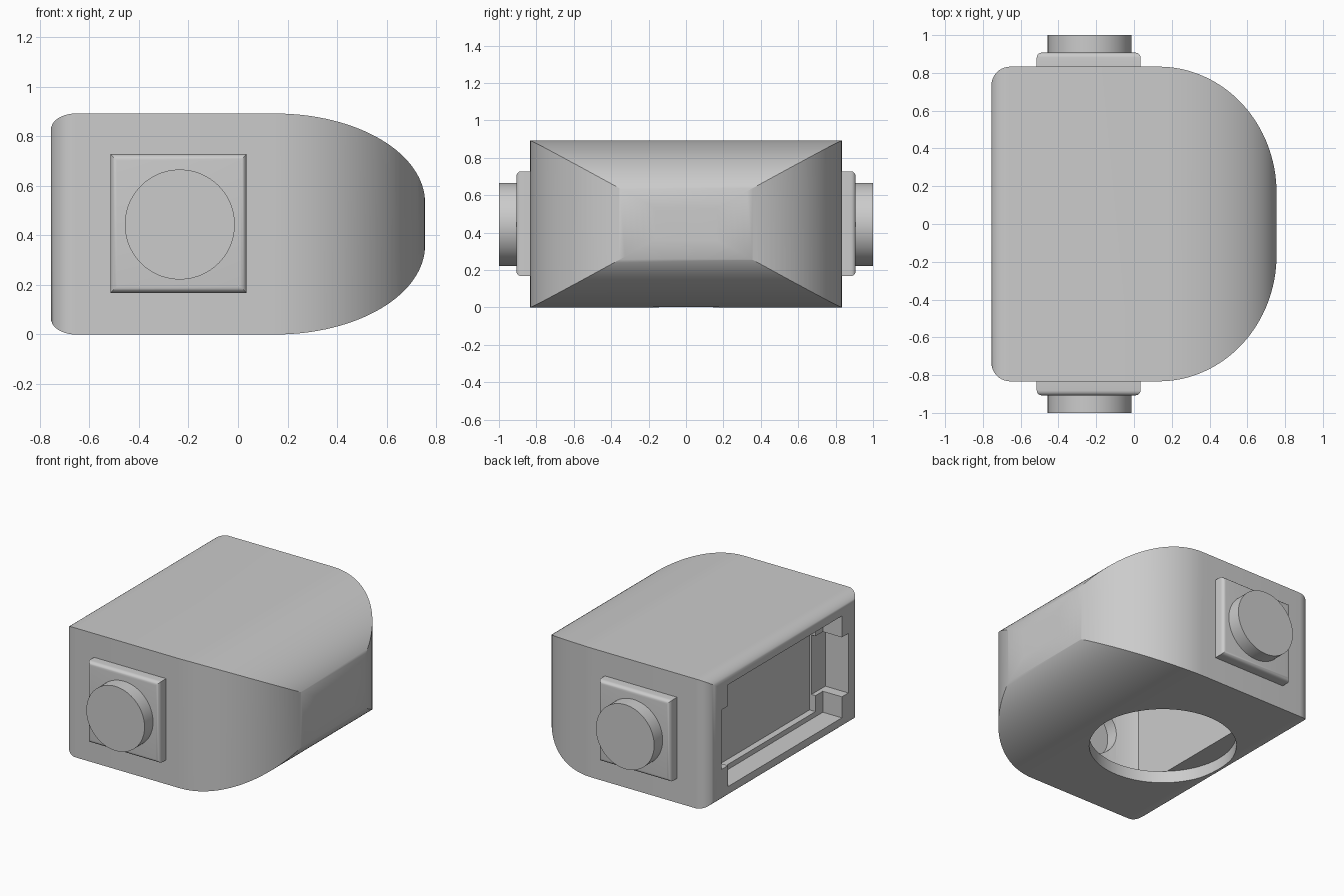
import bpy, bmesh, math
from mathutils import Matrix, Vector

old = bpy.data.objects.get("Cube")
if old:
    bpy.data.objects.remove(old, do_unlink=True)

# Single material
grey = bpy.data.materials.new("light_grey")
grey.use_nodes = True
colour = (0.6, 0.6, 0.6, 1)
grey.diffuse_color = colour
grey.node_tree.nodes["Principled BSDF"].inputs["Base Color"].default_value = colour

HEIGHT = 0.892
HALF = 0.833
BACK, NOSE = -0.755, 0.755
KNOB_X, KNOB_Z = -0.235, 0.444


def add_object(name, bm):
    bmesh.ops.recalc_face_normals(bm, faces=bm.faces)
    mesh = bpy.data.meshes.new(name)
    bm.to_mesh(mesh)
    bm.free()
    mesh.materials.append(grey)
    ob = bpy.data.objects.new(name, mesh)
    bpy.context.collection.objects.link(ob)
    return ob


def outline(half, nose_start, nose_b, back_a, back_b):
    """Closed D outline: elliptical nose quarter and small rounded rear corner, mirrored."""
    side = []
    for i in range(33):
        t = math.pi / 2 * i / 32
        side.append((nose_start + (NOSE - nose_start) * math.cos(t),
                     half - nose_b + nose_b * math.sin(t)))
    for i in range(11):
        t = math.pi / 2 * (1 + i / 10)
        side.append((BACK + back_a + back_a * math.cos(t),
                     half - back_b + back_b * math.sin(t)))
    return side + [(x, -v) for x, v in reversed(side)]


def prism(name, points, place, direction):
    bm = bmesh.new()
    face = bm.faces.new([bm.verts.new(place(a, b)) for a, b in points])
    ext = bmesh.ops.extrude_face_region(bm, geom=[face])
    verts = [g for g in ext["geom"] if isinstance(g, bmesh.types.BMVert)]
    bmesh.ops.translate(bm, verts=verts, vec=Vector(direction))
    return add_object(name, bm)


def box(name, lo, hi):
    bm = bmesh.new()
    bmesh.ops.create_cube(bm, size=1)
    for v in bm.verts:
        v.co = [(a + b) / 2 + c * (b - a) for a, b, c in zip(lo, hi, v.co)]
    return add_object(name, bm)


def cylinder(name, radius, depth, centre, along_y=False):
    bm = bmesh.new()
    turn = Matrix.Rotation(math.pi / 2, 4, 'X') if along_y else Matrix()
    bmesh.ops.create_cone(bm, cap_ends=True, segments=96, radius1=radius, radius2=radius,
                          depth=depth, matrix=Matrix.Translation(centre) @ turn)
    return add_object(name, bm)


def combine(ob, tool, operation):
    """Apply a boolean and remove the helper."""
    tool.hide_render = True
    bpy.context.view_layer.objects.active = ob
    mod = ob.modifiers.new("cut", 'BOOLEAN')
    mod.operation, mod.object, mod.solver = operation, tool, 'EXACT'
    bpy.ops.object.modifier_apply(modifier=mod.name)
    bpy.data.objects.remove(tool, do_unlink=True)


def smooth(ob, degrees=30):
    bpy.ops.object.select_all(action='DESELECT')
    ob.select_set(True)
    bpy.context.view_layer.objects.active = ob
    bpy.ops.object.shade_smooth_by_angle(angle=math.radians(degrees))


# Body: plan outline crossed with side outline
body = prism("body", outline(HALF, 0.13, 0.67, 0.1, 0.1),
             lambda a, b: (a, b, -0.1), (0, 0, HEIGHT + 0.2))
side = prism("side_outline", outline(HEIGHT / 2, 0.15, 0.36, 0.1, 0.065),
             lambda a, b: (a, -1, b + HEIGHT / 2), (0, 2, 0))
combine(body, side, 'INTERSECT')

# Wide round chamber above the floor, flattened towards the rear pocket
chamber = cylinder("chamber", 0.69, 0.73, (KNOB_X, 0, 0.445))
combine(chamber, box("chamber_limit", (-0.55, -1, 0), (1, 1, 1)), 'INTERSECT')
combine(body, chamber, 'DIFFERENCE')
combine(body, cylinder("floor_hole", 0.46, 0.18, (KNOB_X, 0, -0.008)), 'DIFFERENCE')

# Rear pocket: opening, side slots and inner step
for lo, hi in (((-1, -0.62, 0.095), (-0.61, 0.62, 0.797)),
               ((-1, -0.69, 0.24), (-0.58, 0.69, 0.65)),
               ((-0.7, -0.54, 0.13), (-0.565, 0.54, 0.76))):
    combine(body, box("pocket", lo, hi), 'DIFFERENCE')

# Shallow round recesses in the chamber wall behind each knob
for s in (-1, 1):
    combine(body, cylinder("recess", 0.18, 0.15, (KNOB_X, s * 0.675, KNOB_Z), True), 'DIFFERENCE')
smooth(body)

# Mounting plate and knob on each side
for word, s in (("front", -1), ("rear", 1)):
    y0, y1 = sorted((s * 0.82, s * 0.907))
    plate = box(word + "_mounting_plate", (-0.515, y0, 0.168), (0.035, y1, 0.728))
    bm = bmesh.new()
    bm.from_mesh(plate.data)
    rim = [e for e in bm.edges if all(v.co.y * s > 0.9 for v in e.verts)]
    bmesh.ops.bevel(bm, geom=rim, offset=0.026, segments=5, profile=0.5, affect='EDGES')
    bm.to_mesh(plate.data)
    bm.free()
    smooth(plate)
    smooth(cylinder(word + "_knob", 0.222, 0.15, (KNOB_X, s * 0.925, KNOB_Z), True))
